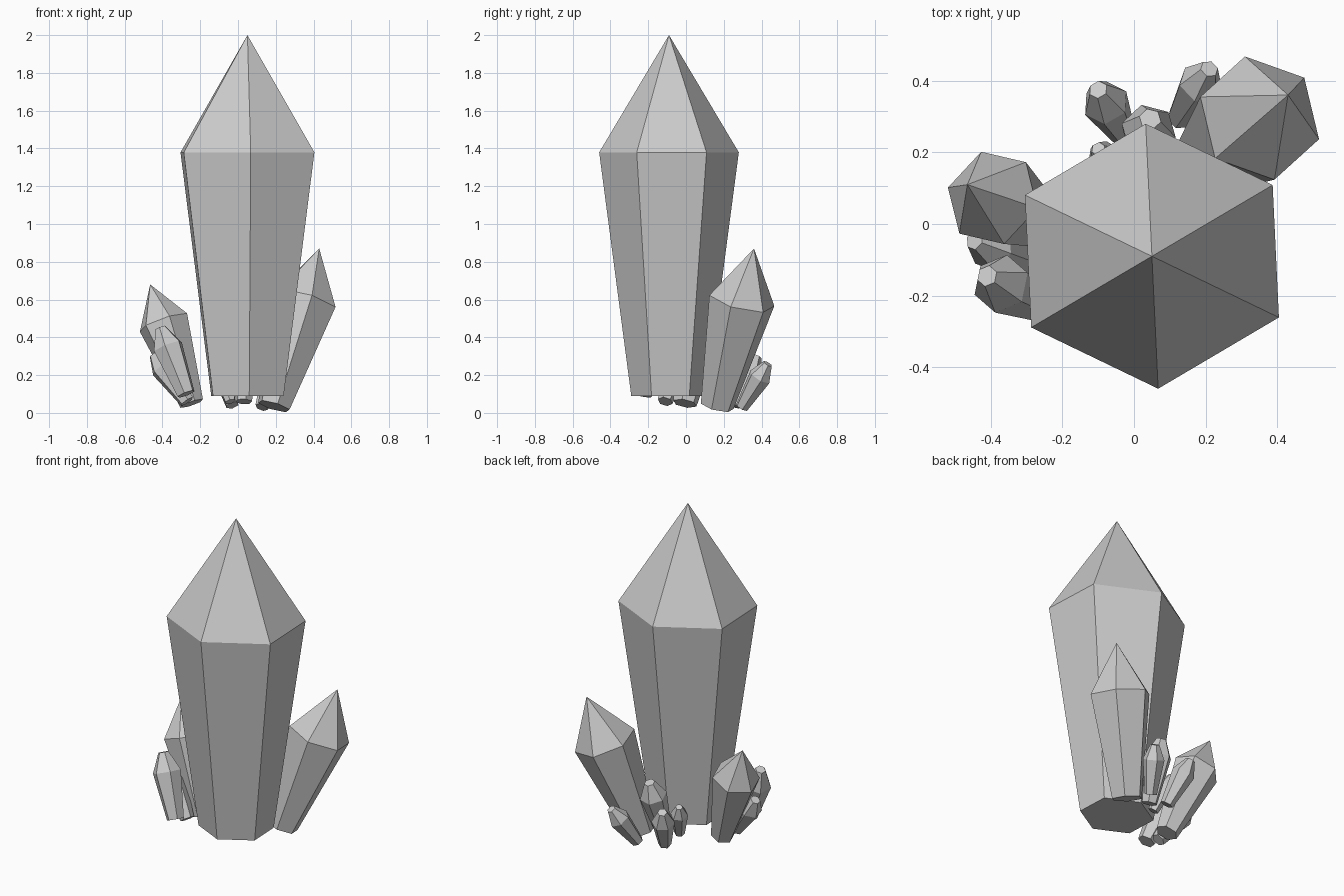
import bpy, bmesh, math
from mathutils import Vector

if "Cube" in bpy.data.objects:
    bpy.data.objects.remove(bpy.data.objects["Cube"])


def crystal(name, base, tip, r_base, r_mid, r_tip, frac, turn, stretch=1.0):
    """Six-sided flared shaft from base to tip; r_tip 0 makes a sharp point."""
    base, tip = Vector(base), Vector(tip)
    axis = tip - base
    rot = Vector((0, 0, 1)).rotation_difference(axis)
    bm = bmesh.new()

    def ring(t, r):
        verts = []
        for i in range(6):
            a = math.radians(turn + 60 * i)
            p = Vector((r * stretch * math.cos(a), r * math.sin(a), 0))
            verts.append(bm.verts.new(base + axis * t + rot @ p))
        return verts

    def bridge(a, b):
        for i in range(6):
            j = (i + 1) % 6
            bm.faces.new((a[i], a[j], b[j], b[i]))

    low, mid = ring(0, r_base), ring(frac, r_mid)
    bm.faces.new(low[::-1])
    bridge(low, mid)
    if r_tip:
        top = ring(1, r_tip)
        bridge(mid, top)
        bm.faces.new(top)
    else:
        apex = bm.verts.new(tip)
        for i in range(6):
            bm.faces.new((mid[i], mid[(i + 1) % 6], apex))
    mesh = bpy.data.meshes.new(name)
    bm.to_mesh(mesh)
    bm.free()
    obj = bpy.data.objects.new(name, mesh)
    bpy.context.collection.objects.link(obj)


# large central crystal
crystal("main_crystal", (0.05, -0.09, 0.09), (0.05, -0.09, 2.0),
        0.2, 0.37, 0, 0.675, 32.5, 1.08)

# two medium pointed crystals
crystal("right_crystal", (0.19, 0.165, 0.035), (0.43, 0.36, 0.87),
        0.09, 0.179, 0, 0.67, 42)
crystal("left_crystal", (-0.245, -0.006, 0.05), (-0.465, 0.11, 0.68),
        0.065, 0.137, 0, 0.68, 46)

# small blunt crystals around the foot
small = [
    ("front_left", (-0.275, -0.22, 0.10), (-0.41, -0.145, 0.45), 0.05, 0.083, 0.03, 0.71, 20),
    ("left_low", (-0.27, -0.11, 0.06), (-0.445, -0.045, 0.31), 0.04, 0.07, 0.028, 0.72, 40),
    ("back_left", (-0.03, 0.25, 0.04), (-0.10, 0.375, 0.30), 0.037, 0.066, 0.027, 0.70, 30),
    ("back_right", (0.125, 0.295, 0.03), (0.21, 0.433, 0.26), 0.035, 0.062, 0.026, 0.70, 10),
    ("back_tall", (0.03, 0.17, 0.06), (0.045, 0.293, 0.415), 0.045, 0.078, 0.031, 0.74, 45),
    ("back_low", (-0.04, 0.12, 0.06), (-0.10, 0.21, 0.27), 0.03, 0.05, 0.02, 0.72, 25),
]
for name, *spec in small:
    crystal(name + "_crystal", *spec)
